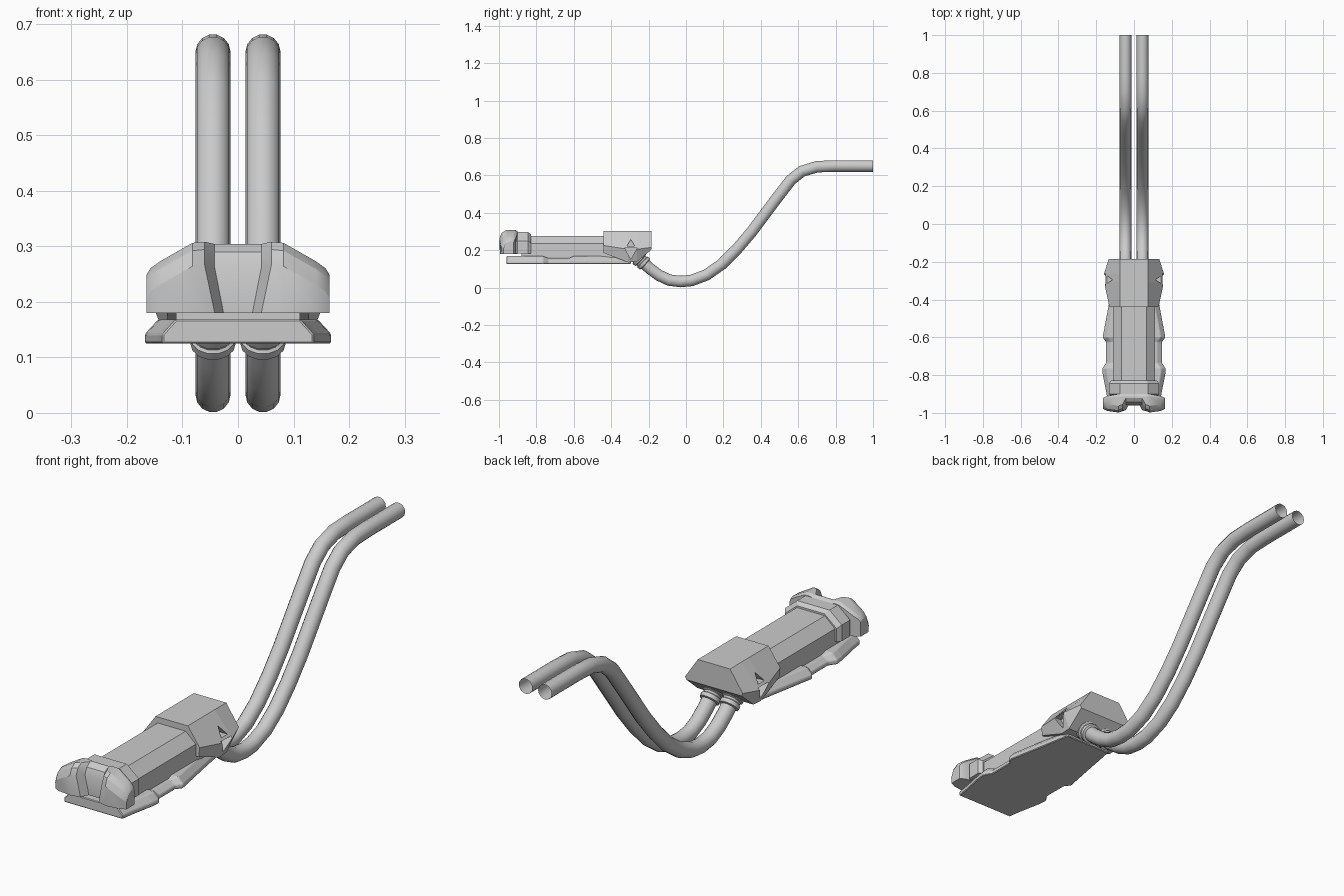
import bpy, bmesh
from math import cos, sin, pi
from mathutils import Vector

if "Cube" in bpy.data.objects:
    bpy.data.objects.remove(bpy.data.objects["Cube"])


def loft(name, rings, caps=True, smooth=None, bevel=0):
    """Skin a list of equal-length closed rings into one object."""
    bm = bmesh.new()
    vr = [[bm.verts.new(p) for p in ring] for ring in rings]
    n = len(vr[0])
    for a, b in zip(vr, vr[1:]):
        for i in range(n):
            j = (i + 1) % n
            bm.faces.new((a[i], a[j], b[j], b[i]))
    if caps:
        bm.faces.new(vr[0])
        bm.faces.new(vr[-1])
    bmesh.ops.recalc_face_normals(bm, faces=bm.faces[:])
    me = bpy.data.meshes.new(name)
    bm.to_mesh(me)
    bm.free()
    ob = bpy.data.objects.new(name, me)
    bpy.context.collection.objects.link(ob)
    if bevel:
        m = ob.modifiers.new("edge_bevel", 'BEVEL')
        m.width, m.segments, m.limit_method, m.angle_limit = bevel, 1, 'ANGLE', 0.5
    if smooth:
        bpy.ops.object.select_all(action='DESELECT')
        ob.select_set(True)
        bpy.context.view_layer.objects.active = ob
        bpy.ops.object.shade_smooth_by_angle(angle=smooth)
    return ob


def section(y, *half):
    """Mirrored cross-section at y from (half width, z) pairs, top to bottom."""
    return [(w, y, z) for w, z in half] + [(-w, y, z) for w, z in reversed(half)]


def tube(name, x, path, caps, sides=14, smooth=0.6):
    """Round sweep in the YZ plane through (y, z, radius) points."""
    rings = []
    for i, (y, z, r) in enumerate(path):
        a, b = path[max(i - 1, 0)], path[min(i + 1, len(path) - 1)]
        t = Vector((0, b[0] - a[0], b[1] - a[1])).normalized()
        n = Vector((0, -t.z, t.y))
        c = Vector((x, y, z))
        rings.append([c + r * (cos(k * 2 * pi / sides) * Vector((1, 0, 0)) + sin(k * 2 * pi / sides) * n)
                      for k in range(sides)])
    return loft(name, rings, caps, smooth)


# Twin cables with collars where they enter the housing
cable = [(-.27, .172), (-.195, .103), (-.145, .066), (-.09, .04), (-.03, .0325), (.03, .038),
         (.11, .068), (.19, .124), (.27, .203), (.35, .297), (.43, .404), (.5, .497), (.56, .575),
         (.62, .622), (.70, .646), (.79, .65), (1, .65)]
collar = [(-.02, .034), (.012, .034), (.016, .044), (.034, .044), (.038, .036),
          (.046, .036), (.05, .041), (.066, .041), (.07, .03)]
for side, x in (("left", -.045), ("right", .045)):
    tube("cable_" + side, x, [(y, z, .0315) for y, z in cable], False)
    tube("cable_collar_" + side, x, [(-.268 + .73 * s, .17 - .68 * s, r) for s, r in collar], True)

# Long faceted body, with a narrow spine joining it to the base plate
loft("body", [section(y, (.065, .277), (.112, .235), (.112, .18), (.10, .172)) for y in (-.85, -.42)])
loft("spine_block", [section(y, (.112, .185), (.112, .16)) for y in (-.88, -.34)])

# Rear housing
housing = loft("rear_housing", [
    section(-.44, (.075, .302), (.130, .225), (.126, .185)),
    section(-.31, (.075, .302), (.158, .205), (.130, .135)),
    section(-.262, (.075, .302), (.158, .205), (.130, .138)),
    section(-.185, (.075, .302), (.134, .215), (.128, .203))])

# Triangular recesses in both housing flanks
for s in (-1, 1):
    for half, base, tip, depth in ((.021, .222, .257, .108), (.034, .213, .152, .118)):
        tri = [(-.295 - half, base), (-.295 + half, base), (-.295, tip)]
        cutter = loft("recess_cutter", [[(s * x, y, z) for y, z in tri] for x in (depth, .2)])
        cutter.hide_render = True
        m = housing.modifiers.new("recess", 'BOOLEAN')
        m.operation, m.object, m.solver = 'DIFFERENCE', cutter, 'EXACT'
        bpy.ops.object.select_all(action='DESELECT')
        housing.select_set(True)
        bpy.context.view_layer.objects.active = housing
        bpy.ops.object.modifier_apply(modifier=m.name)
        bpy.data.objects.remove(cutter)

# Front collar around the body
loft("front_collar", [section(y, (.075 - d, .297 - d), (.132 - d, .25 - d), (.132 - d, .182))
                      for y, d in ((-.91, .008), (-.90, 0), (-.845, 0), (-.828, .012))])

# Front cap: profiles across x as (x top, x bottom, back y, front y, top z)
half = [(.042, .026, -.9, -.955, .304), (.060, .042, -.9, -.988, .308), (.082, .082, -.9, -.998, .306),
        (.140, .140, -.91, -.99, .273), (.158, .158, -.918, -.982, .26), (.165, .165, -.923, -.977, .248)]
stations = [(-a, -b, *r) for a, b, *r in reversed(half)] + half
loft("front_cap", [[(xb, yb, .18), (xt, yb, zt - .008), (xt, yb - .012, zt), (xt, yf + .035, zt),
                    (xt, yf + .012, zt - .014), (xt, yf, zt - .042), (xb, yf + .003, .18)]
                   for xt, xb, yb, yf, zt in stations], smooth=0.45)

# Base plate with stepped, chamfered sides: (y, half width, top z)
plate = [(-.96, .136, .168), (-.90, .145, .168), (-.80, .165, .168), (-.765, .168, .168),
         (-.735, .147, .158), (-.625, .147, .158), (-.60, .166, .168), (-.44, .136, .168), (-.295, .11, .168)]
loft("base_plate", [section(y, (w - .024, z), (w, .142), (w, .125)) for y, w, z in plate], bevel=.003)
